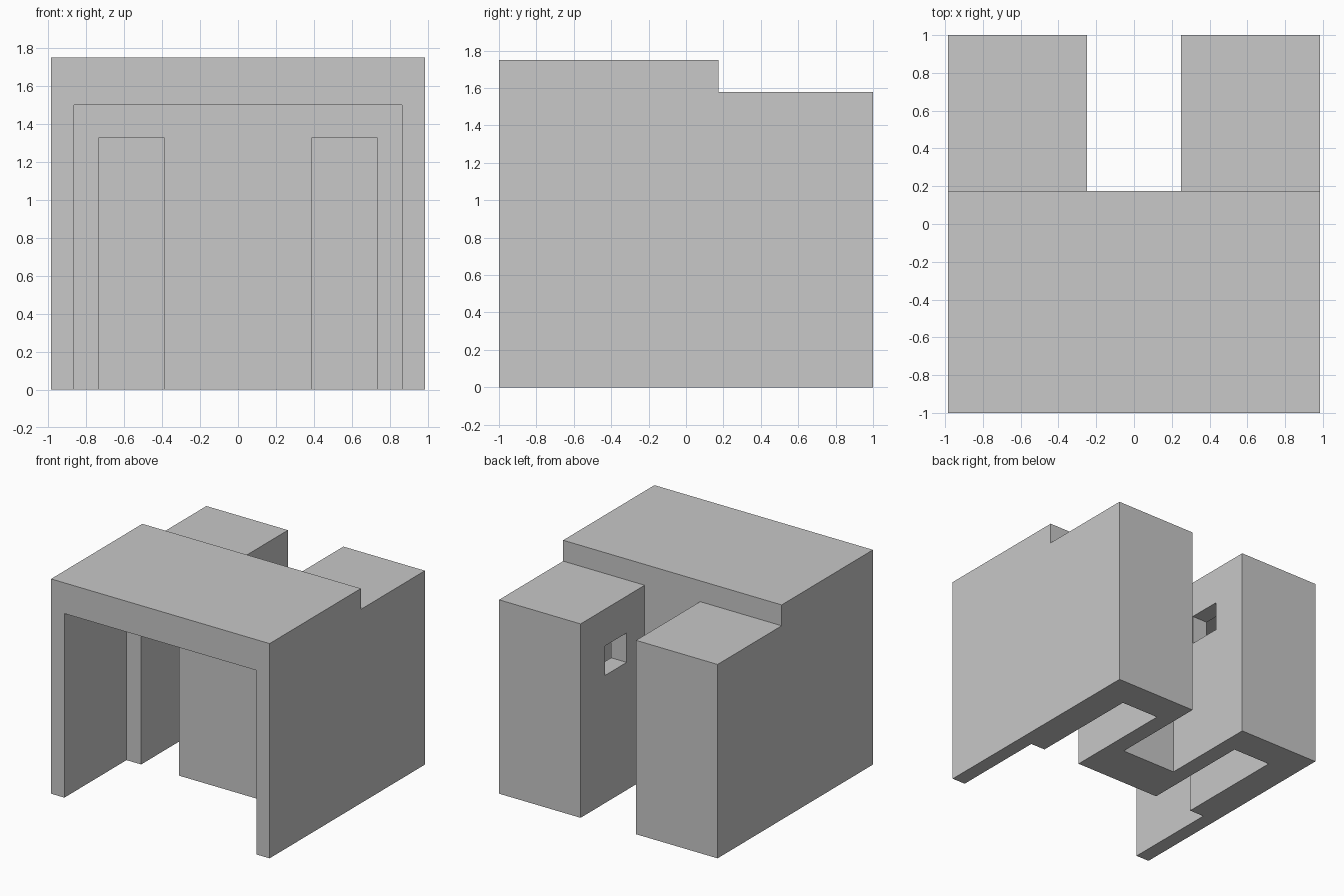
import bpy

cube = bpy.data.objects.get("Cube")
if cube:
    bpy.data.objects.remove(cube, do_unlink=True)

HALF_W = 0.985      # half width of the building
STEP_Y = 0.175      # where the tall hall meets the low wings
WING_IN, CAV_IN, CAV_OUT = 0.25, 0.39, 0.733
HALL_BACK = -0.2

grey = bpy.data.materials.new("plain grey")
grey.use_nodes = True
colour = (0.58, 0.58, 0.58, 1)
grey.diffuse_color = colour
grey.node_tree.nodes["Principled BSDF"].inputs["Base Color"].default_value = colour


def prism(name, profile, x0, x1):
    """Extrude a counter-clockwise (y, z) profile along x."""
    n = len(profile)
    verts = [(x, y, z) for x in (x0, x1) for y, z in profile]
    sides = [(i, (i + 1) % n, n + (i + 1) % n, n + i) for i in range(n)]
    caps = [tuple(reversed(range(n))), tuple(range(n, 2 * n))]
    mesh = bpy.data.meshes.new(name)
    mesh.from_pydata(verts, [], sides + caps)
    mesh.materials.append(grey)
    obj = bpy.data.objects.new(name, mesh)
    bpy.context.collection.objects.link(obj)
    return obj


def box(name, x, y, z):
    return prism(name, [(y[0], z[0]), (y[1], z[0]), (y[1], z[1]), (y[0], z[1])], *x)


# Solid body: tall hall in front, lower wings behind
body = prism("building_shell",
             [(-1, 0), (1, 0), (1, 1.58), (STEP_Y, 1.58), (STEP_Y, 1.75), (-1, 1.75)],
             -HALF_W, HALF_W)

# Openings: rear slot, front hall, wing cavities, and windows facing the slot
cutters = [
    box("rear_slot_cutter", (-WING_IN, WING_IN), (STEP_Y, 1.2), (-0.2, 1.9)),
    box("hall_cutter", (-0.865, 0.865), (-1.2, HALL_BACK), (-0.2, 1.5)),
    box("left_cavity_cutter", (CAV_IN, CAV_OUT), (-0.4, 0.74), (-0.2, 1.33)),
    box("right_cavity_cutter", (-CAV_OUT, -CAV_IN), (-0.4, 0.74), (-0.2, 1.33)),
    box("window_cutter", (-0.5, 0.5), (0.407, 0.684), (1.04, 1.28)),
]
for cutter in cutters:
    cutter.hide_render = True
    mod = body.modifiers.new(cutter.name, 'BOOLEAN')
    mod.operation = 'DIFFERENCE'
    mod.solver = 'EXACT'
    mod.object = cutter

# Bake the cuts and remove the helpers
graph = bpy.context.evaluated_depsgraph_get()
body_mesh = bpy.data.meshes.new_from_object(body.evaluated_get(graph))
body.modifiers.clear()
body.data = body_mesh
for cutter in cutters:
    bpy.data.objects.remove(cutter, do_unlink=True)
